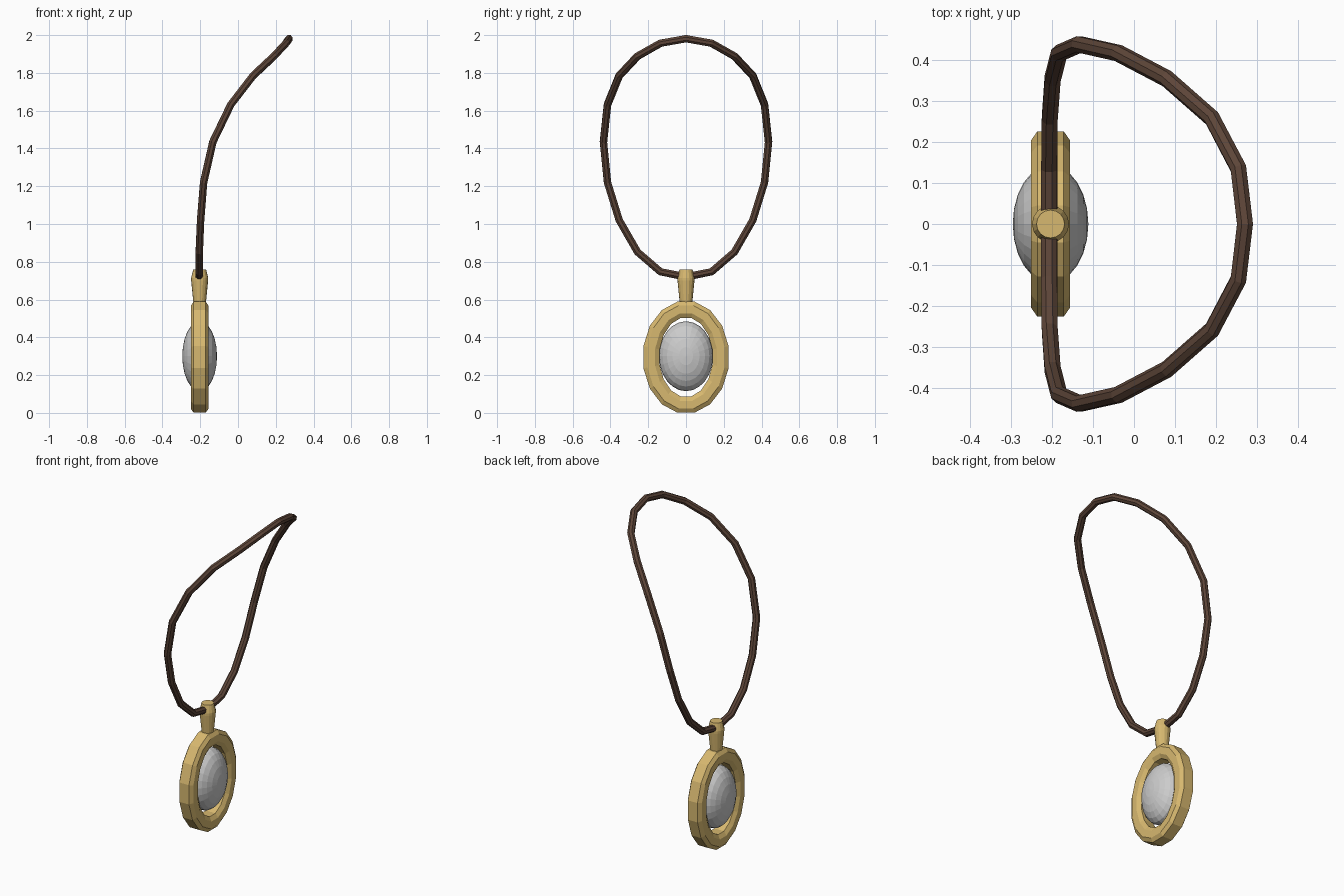
import bpy, bmesh, math
from mathutils import Vector, Matrix

if "Cube" in bpy.data.objects:
    bpy.data.objects.remove(bpy.data.objects["Cube"])

CX, CZ = -0.203, 0.295   # pendant centre


def material(name, rgb):
    m = bpy.data.materials.new(name)
    m.diffuse_color = (*rgb, 1)
    m.use_nodes = True
    m.node_tree.nodes["Principled BSDF"].inputs["Base Color"].default_value = m.diffuse_color
    return m


gold = material("gold", (0.68, 0.48, 0.16))
leather = material("leather", (0.11, 0.06, 0.04))


def finish(name, bm, mat=None):
    bmesh.ops.recalc_face_normals(bm, faces=bm.faces)
    me = bpy.data.meshes.new(name)
    bm.to_mesh(me)
    bm.free()
    ob = bpy.data.objects.new(name, me)
    bpy.context.collection.objects.link(ob)
    if mat:
        me.materials.append(mat)
    return ob


def bridge(bm, a, b):
    n = len(a)
    for i in range(n):
        j = (i + 1) % n
        bm.faces.new((a[i], a[j], b[j], b[i]))


# Oval frame: bevelled section (inset from rim, offset in x) swept round 16 sides
half = [(0, 0.032), (0.022, 0.047), (0.064, 0.047), (0.088, 0.032)]
section = half + [(d, -x) for d, x in reversed(half)]
bm = bmesh.new()
rings = []
for k in range(16):
    a = math.tau * (k + 0.5) / 16
    rings.append([bm.verts.new((CX + x, (0.23 - d) * math.cos(a),
                                CZ + (0.30 - d) * math.sin(a)))
                  for d, x in section])
for k in range(16):
    bridge(bm, rings[k], rings[(k + 1) % 16])
finish("pendant_frame", bm, gold)

# Domed oval stone, poles facing along x
bm = bmesh.new()
bmesh.ops.create_uvsphere(bm, u_segments=24, v_segments=12, radius=1)
bm.transform(Matrix.Translation((CX, 0, CZ + 0.005))
             @ Matrix.Diagonal((0.092, 0.143, 0.185, 1))
             @ Matrix.Rotation(math.pi / 2, 4, 'Y'))
finish("stone", bm)

# Bail: small lathed peg joining frame and cord
bm = bmesh.new()
rings = []
for r, z in [(0.031, 0.56), (0.045, 0.70), (0.045, 0.715), (0.034, 0.76)]:
    rings.append([bm.verts.new((CX + r * math.cos(math.tau * i / 16),
                                r * math.sin(math.tau * i / 16), z))
                  for i in range(16)])
for a, b in zip(rings, rings[1:]):
    bridge(bm, a, b)
bm.faces.new(rings[0])
bm.faces.new(rings[-1])
finish("bail", bm, gold)

# Cord: half loop as (x, z) from top to bottom, mirrored in y, 20 points in all
side = [(0.270, 1.981), (0.254, 1.957), (0.190, 1.888), (0.080, 1.785),
        (-0.038, 1.632), (-0.133, 1.435), (-0.182, 1.22), (-0.198, 1.02),
        (-0.205, 0.852), (-0.206, 0.747), (-0.206, 0.72)]
pts = [Vector((x, 0.437 * math.sin(math.pi * i / 10), z)) for i, (x, z) in enumerate(side)]
pts += [Vector((p.x, -p.y, p.z)) for p in reversed(pts[1:-1])]
centre = Vector((0, 0, 1.35))
bm = bmesh.new()
rings = []
for i, p in enumerate(pts):
    t = (pts[(i + 1) % 20] - pts[i - 1]).normalized()
    out = p - centre
    out = (out - t * out.dot(t)).normalized()
    up = t.cross(out)
    rings.append([bm.verts.new(p + 0.021 * (out * math.cos(math.tau * k / 8)
                                            + up * math.sin(math.tau * k / 8)))
                  for k in range(8)])
for i in range(20):
    bridge(bm, rings[i], rings[(i + 1) % 20])
finish("cord", bm, leather)
